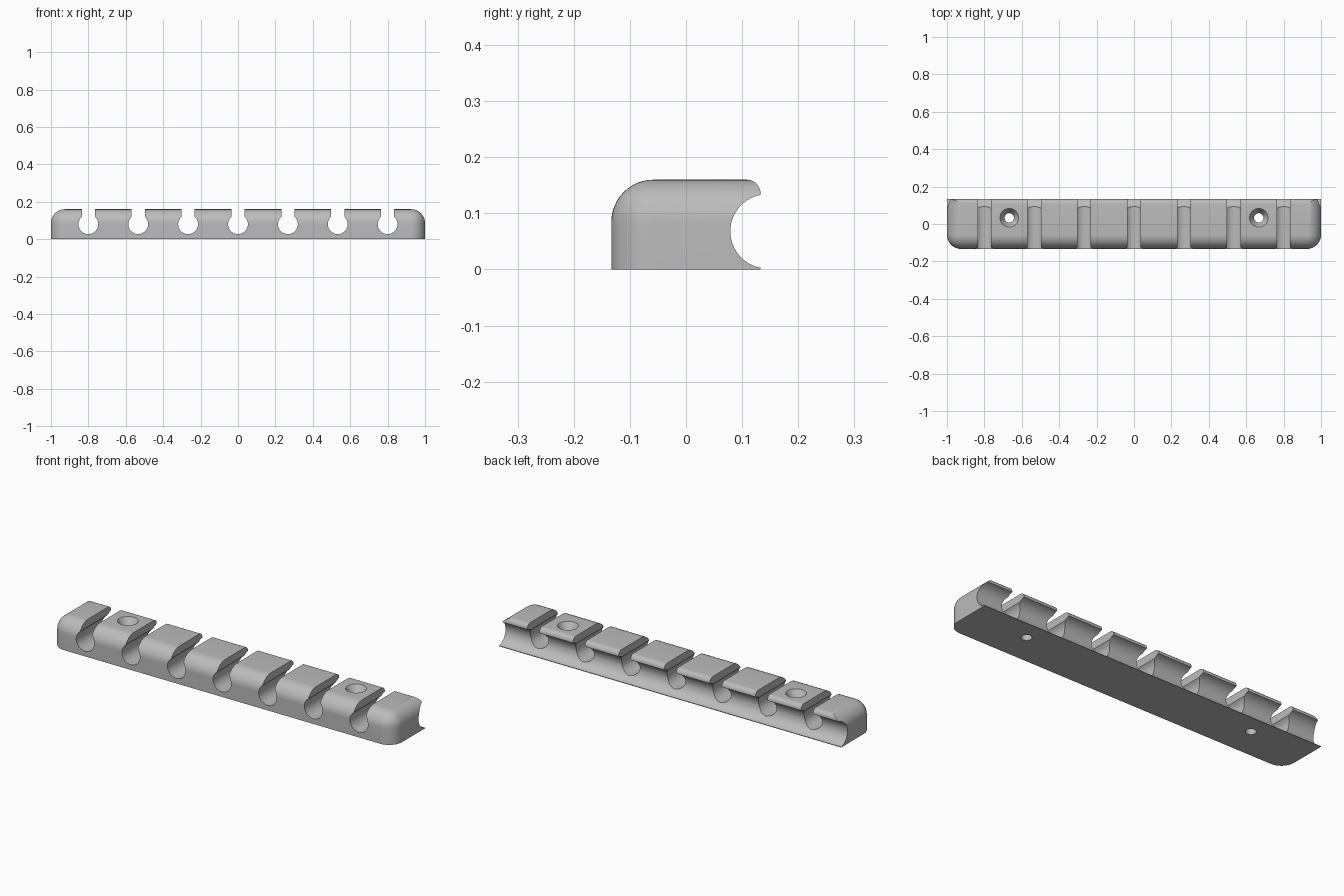
import bpy, bmesh, math
from mathutils import Vector

default = bpy.data.objects.get("Cube")
if default:
    bpy.data.objects.remove(default)

LENGTH, DEPTH, HEIGHT = 2.0, 0.266, 0.16
BACK = DEPTH / 2

grey = bpy.data.materials.new("grey plastic")
grey.use_nodes = True
colour = (0.5, 0.5, 0.5, 1)
grey.diffuse_color = colour
grey.node_tree.nodes["Principled BSDF"].inputs["Base Color"].default_value = colour


def make_object(name, bm):
    bmesh.ops.recalc_face_normals(bm, faces=bm.faces)
    mesh = bpy.data.meshes.new(name)
    bm.to_mesh(mesh)
    bm.free()
    mesh.materials.append(grey)
    obj = bpy.data.objects.new(name, mesh)
    bpy.context.collection.objects.link(obj)
    return obj


def arc(cu, cv, radius, start, end, steps):
    angles = [math.radians(start + (end - start) * i / steps) for i in range(steps + 1)]
    return [(cu + radius * math.cos(a), cv + radius * math.sin(a)) for a in angles]


def prism(name, points, sweep):
    """Close a 3D outline and sweep it along a vector."""
    bm = bmesh.new()
    face = bm.faces.new([bm.verts.new(p) for p in points])
    moved = bmesh.ops.extrude_face_region(bm, geom=[face])["geom"]
    verts = [g for g in moved if isinstance(g, bmesh.types.BMVert)]
    bmesh.ops.translate(bm, verts=verts, vec=sweep)
    return make_object(name, bm)


def cut(target, cutter):
    mod = target.modifiers.new("cut", "BOOLEAN")
    mod.operation, mod.solver, mod.object = "DIFFERENCE", "EXACT", cutter
    bpy.context.view_layer.objects.active = target
    bpy.ops.object.modifier_apply(modifier=mod.name)
    bpy.data.objects.remove(cutter)


# Block with rounded front corners, front top edge and end top edges
bm = bmesh.new()
bmesh.ops.create_cube(bm, size=1)
bmesh.ops.scale(bm, verts=bm.verts, vec=(LENGTH, DEPTH, HEIGHT))
bmesh.ops.translate(bm, verts=bm.verts, vec=(0, 0, HEIGHT / 2))
rounded = []
for edge in bm.edges:
    mid = (edge.verts[0].co + edge.verts[1].co) / 2
    front, top, end = mid.y < -0.1, mid.z > 0.15, abs(mid.x) > 0.9
    if front + top + end == 2 and mid.y < 0.1:
        rounded.append(edge)
bmesh.ops.bevel(bm, geom=rounded, offset=0.075, segments=12, profile=0.5,
                affect="EDGES", clamp_overlap=False)
holder = make_object("slotted_holder", bm)

# Round groove and softened top lip along the back
groove = arc(0.145, 0.068, 0.066, 259.5, 100.5, 28)
lip = arc(BACK - 0.025, HEIGHT - 0.025, 0.025, 0, 90, 8)
outline = ([(0.145, -0.1), (0.145, 0.002)] + groove + lip
           + [(BACK - 0.025, 0.3), (0.3, 0.3), (0.3, -0.1)])
cut(holder, prism("groove_cutter", [(-1.2, y, z) for y, z in outline], Vector((2.4, 0, 0))))

# Seven keyhole slots running front to back
RADIUS, HALF_SLOT, CENTRE = 0.053, 0.035, 0.08
lean = math.degrees(math.acos(HALF_SLOT / RADIUS))
for i in range(-3, 4):
    x = i * 0.2667
    keyhole = arc(x, CENTRE, RADIUS, 180 - lean, 360 + lean, 36)
    keyhole += [(x + HALF_SLOT, 0.3), (x - HALF_SLOT, 0.3)]
    cut(holder, prism("slot_cutter", [(u, -0.3, z) for u, z in keyhole], Vector((0, 0.6, 0))))

# Two countersunk screw holes
SIDES = 32
for x in (-0.667, 0.667):
    bm = bmesh.new()
    rings = []
    for radius, z in ((0.025, -0.1), (0.025, 0.12), (0.05, HEIGHT), (0.05, 0.3)):
        circle = arc(x, 0.033, radius, 0, 360, SIDES)[:-1]
        rings.append([bm.verts.new((u, v, z)) for u, v in circle])
    for low, high in zip(rings, rings[1:]):
        for k in range(SIDES):
            n = (k + 1) % SIDES
            bm.faces.new((low[k], low[n], high[n], high[k]))
    bm.faces.new(rings[0])
    bm.faces.new(rings[-1])
    cut(holder, make_object("screw_hole_cutter", bm))

# Smooth curves, crisp cut edges
bpy.ops.object.select_all(action="DESELECT")
holder.select_set(True)
bpy.context.view_layer.objects.active = holder
bpy.ops.object.shade_smooth_by_angle(angle=math.radians(30))
